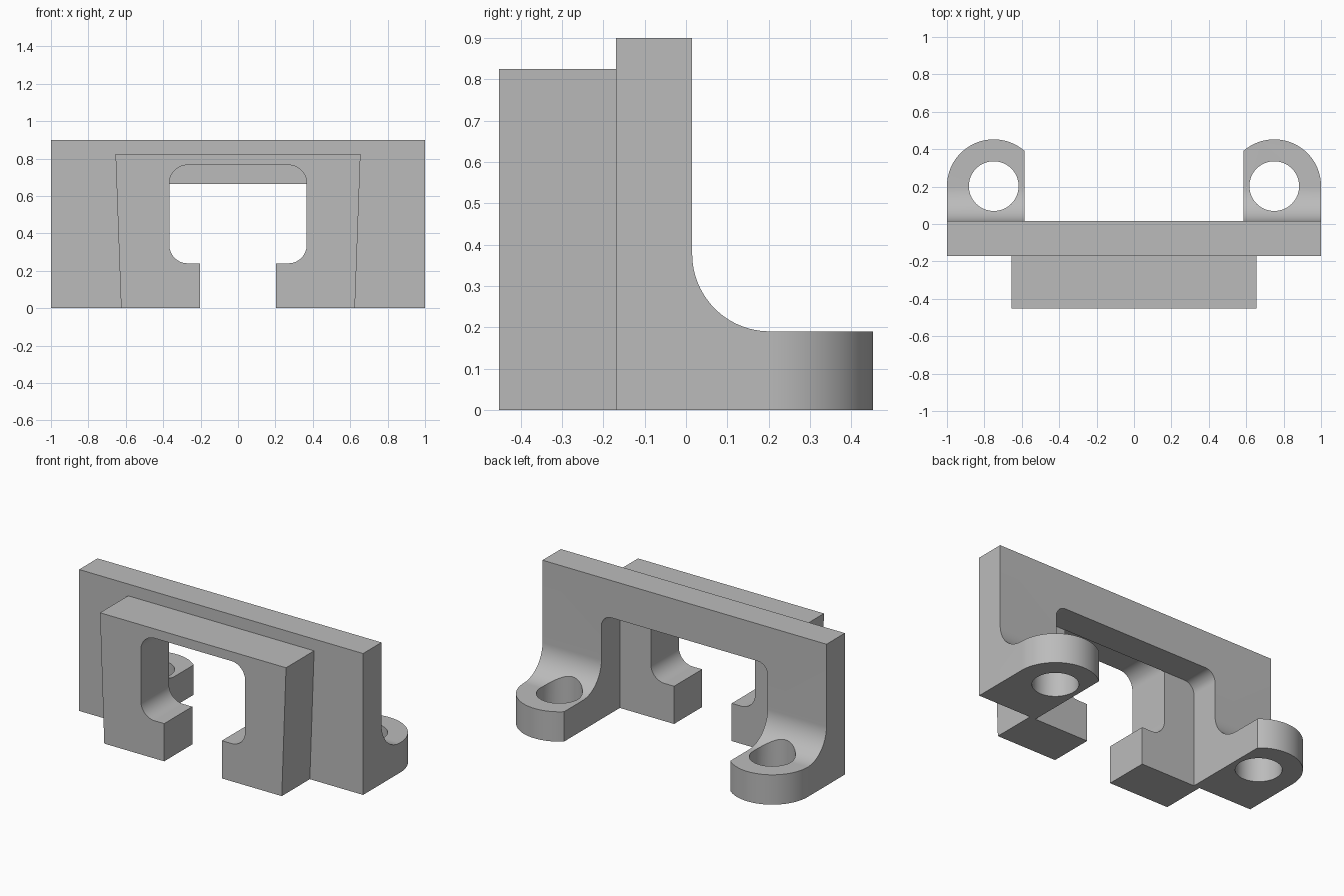
import bpy, bmesh
from math import cos, sin, radians, acos, degrees

cube = bpy.data.objects.get("Cube")
if cube:
    bpy.data.objects.remove(cube, do_unlink=True)

GREY = (0.5, 0.5, 0.5, 1)
mat = bpy.data.materials.new("plain grey")
mat.use_nodes = True
mat.diffuse_color = GREY
mat.node_tree.nodes["Principled BSDF"].inputs["Base Color"].default_value = GREY

FRONT, STEP, BACK, END = -0.4525, -0.17, 0.015, 0.4525
TOP, FOOT_TOP, FOOT_IN = 0.9, 0.19, 0.585
HOLE_X, HOLE_Y = 0.75, 0.2025


def arc(cx, cy, r, start, end, steps=24):
    """Points on an arc, angles in degrees."""
    angles = [radians(start + (end - start) * i / steps) for i in range(steps + 1)]
    return [(cx + r * cos(a), cy + r * sin(a)) for a in angles]


def mirrored(half):
    """Close a right-hand half outline with its mirror image."""
    return half + [(-x, y) for x, y in reversed(half)]


def prism(name, outline, axis, lo, hi):
    """Extrude a flat outline along one axis from lo to hi."""
    place = {"x": lambda u, v, d: (d, u, v),
             "y": lambda u, v, d: (u, d, v),
             "z": lambda u, v, d: (u, v, d)}[axis]
    bm = bmesh.new()
    ends = [[bm.verts.new(place(u, v, d)) for u, v in outline] for d in (lo, hi)]
    for ring in ends:
        bm.faces.new(ring)
    n = len(outline)
    for i in range(n):
        j = (i + 1) % n
        bm.faces.new((ends[0][i], ends[0][j], ends[1][j], ends[1][i]))
    bmesh.ops.recalc_face_normals(bm, faces=bm.faces)
    mesh = bpy.data.meshes.new(name)
    bm.to_mesh(mesh)
    bm.free()
    mesh.materials.append(mat)
    obj = bpy.data.objects.new(name, mesh)
    bpy.context.collection.objects.link(obj)
    return obj


def activate(obj):
    bpy.ops.object.select_all(action="DESELECT")
    obj.select_set(True)
    bpy.context.view_layer.objects.active = obj


def combine(obj, other, operation):
    """Apply a boolean and discard the second object."""
    mod = obj.modifiers.new("boolean", "BOOLEAN")
    mod.operation, mod.solver, mod.object = operation, "EXACT", other
    activate(obj)
    bpy.ops.object.modifier_apply(modifier=mod.name)
    bpy.data.objects.remove(other, do_unlink=True)


# Back plate with a wide round-cornered opening
r = 0.07
opening_top = 0.663
plate = prism("back_plate", mirrored(
    [(1, TOP), (1, 0), (FOOT_IN, 0)]
    + arc(FOOT_IN - r, opening_top - r, r, 0, 90)), "y", STEP, BACK)

# Front block: flared sides and a T-shaped slot
r = 0.097
block = prism("front_block", mirrored(
    [(0.655, 0.825), (0.625, 0), (0.203, 0), (0.203, 0.24)]
    + arc(0.367 - r, 0.24 + r, r, -90, 0)
    + arc(0.367 - r, 0.765 - r, r, 0, 90)), "y", FRONT, STEP)

# Mounting feet: filleted side profile trimmed to a round-ended plan
r = 0.1875
for side in (-1, 1):
    foot = prism("foot",
                 [(-0.06, 0), (0.5, 0), (0.5, FOOT_TOP)]
                 + arc(BACK + r, FOOT_TOP + r, r, 270, 180)
                 + [(-0.06, FOOT_TOP + r)], "x", side * 0.5, side * 1.1)
    inner = degrees(acos((FOOT_IN - HOLE_X) / 0.25))
    plan = ([(FOOT_IN, -0.2), (1, -0.2)]
            + arc(HOLE_X, HOLE_Y, 0.25, 0, inner, 36))
    trim = prism("foot_trim", [(side * x, y) for x, y in plan], "z", -0.1, 0.7)
    combine(foot, trim, "INTERSECT")
    bore = prism("foot_bore", arc(side * HOLE_X, HOLE_Y, 0.133, 0, 360, 64)[:-1],
                 "z", -0.1, 0.7)
    combine(foot, bore, "DIFFERENCE")
    combine(plate, foot, "UNION")

# Merge coplanar faces, then smooth the curved surfaces
bm = bmesh.new()
bm.from_mesh(plate.data)
bmesh.ops.remove_doubles(bm, verts=bm.verts, dist=0.0001)
bmesh.ops.dissolve_limit(bm, angle_limit=radians(0.5), verts=bm.verts, edges=bm.edges)
bm.to_mesh(plate.data)
bm.free()
plate.name = "back_plate_with_feet"
for obj in (plate, block):
    activate(obj)
    bpy.ops.object.shade_smooth_by_angle(angle=radians(30))
